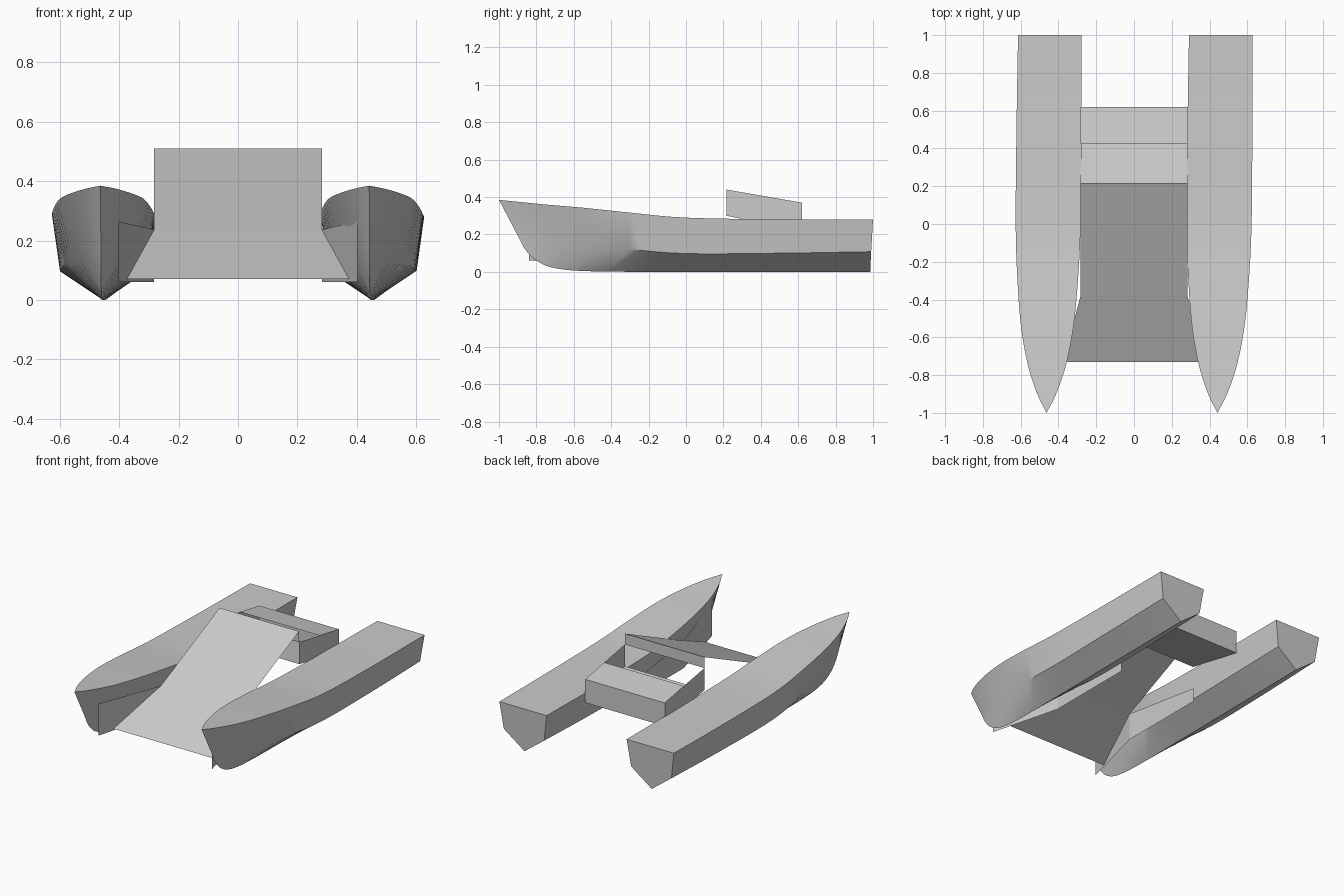
import bpy
import bmesh
from mathutils import Vector

default_cube = bpy.data.objects.get("Cube")
if default_cube:
    bpy.data.objects.remove(default_cube, do_unlink=True)

# One plain grey for the whole boat
grey = bpy.data.materials.new("plain_grey")
grey.use_nodes = True
colour = (0.6, 0.6, 0.6, 1)
grey.diffuse_color = colour
grey.node_tree.nodes["Principled BSDF"].inputs["Base Color"].default_value = colour


def finish(name, bm, smooth=False):
    """Turn a bmesh into a named, coloured object."""
    mesh = bpy.data.meshes.new(name)
    bm.to_mesh(mesh)
    bm.free()
    mesh.materials.append(grey)
    obj = bpy.data.objects.new(name, mesh)
    bpy.context.collection.objects.link(obj)
    if smooth:
        bpy.ops.object.select_all(action="DESELECT")
        obj.select_set(True)
        bpy.context.view_layer.objects.active = obj
        bpy.ops.object.shade_smooth_by_angle(angle=0.5)
    return obj


def smooth_curve(points, steps=5):
    """Sample a Catmull-Rom curve through the control points."""
    pts = [Vector(p) for p in points]
    padded = [2 * pts[0] - pts[1]] + pts + [2 * pts[-1] - pts[-2]]
    samples = []
    for a, b, c, d in zip(padded, padded[1:], padded[2:], padded[3:]):
        for i in range(steps):
            t = i / steps
            samples.append(b + (c - a) * t / 2
                           + (a - 2.5 * b + 2 * c - d / 2) * t ** 2
                           + (1.5 * b - a / 2 - 1.5 * c + d / 2) * t ** 3)
    return samples + [pts[-1]]


def strip(name, rail_a, rail_b):
    """Thin sheet stretched between two rails."""
    bm = bmesh.new()
    rows = [(bm.verts.new(a), bm.verts.new(b)) for a, b in zip(rail_a, rail_b)]
    for (a, b), (c, d) in zip(rows, rows[1:]):
        bm.faces.new((a, c, d, b))
    return finish(name, bm)


# Hull lines from bow to stern: half width, y, z
sheer = smooth_curve([(0, -1, .385), (.05, -.9, .375), (.1, -.75, .36),
                      (.138, -.55, .343), (.16, -.3, .317), (.172, 0, .29),
                      (.172, .5, .281), (.168, 1, .28)])
chine = smooth_curve([(0, -.9, .195), (.025, -.82, .19), (.055, -.7, .178),
                      (.085, -.55, .157), (.125, -.3, .122), (.144, 0, .098),
                      (.147, .5, .1), (.143, .99, .108)])
keel = smooth_curve([(0, -.9, .195), (0, -.86, .12), (0, -.8, .06),
                     (0, -.7, .02), (0, -.5, .003), (0, 0, 0),
                     (0, .5, 0), (0, .985, 0)])


def flip(p):
    return Vector((-p.x, p.y, p.z))


def build_hull(name, centre):
    bm = bmesh.new()
    rings = []
    for s, c, k in zip(sheer, chine, keel):
        section = [s, c, k, flip(c), flip(s)]
        # Each hull is toed very slightly to one side
        rings.append([bm.verts.new((p.x + centre + .0085 * p.y, p.y, p.z))
                      for p in section])
    for front, back in zip(rings, rings[1:]):
        for i in range(len(front)):
            j = (i + 1) % len(front)
            bm.faces.new((front[i], front[j], back[j], back[i]))
    bm.faces.new(rings[-1])
    bmesh.ops.remove_doubles(bm, verts=bm.verts, dist=.0005)
    bmesh.ops.recalc_face_normals(bm, faces=bm.faces)
    return finish(name, bm, smooth=True)


build_hull("left_hull", .4505)
build_hull("right_hull", -.4545)

# Sloping foredeck, flaring out at its low front edge
half = .283
foredeck = [(.375, -.73, .07), (half, -.38, .236), (half, .217, .51)]
strip("foredeck_ramp", foredeck, [(-x, y, z) for x, y, z in foredeck])


def cross_sheet(name, start, end):
    """Sheet spanning the gap between the hulls, between two (y, z) points."""
    strip(name, [(half, *start), (half, *end)], [(-half, *start), (-half, *end)])


# Step, rear roof, back panel and floor of the rear cabin
ramp_top, step_foot = (.217, .51), (.217, .44)
roof_front, roof_back = (.425, .404), (.62, .37)
floor_front, floor_back = (.217, .30), (.62, .22)
cross_sheet("step_panel", ramp_top, step_foot)
cross_sheet("rear_roof", roof_front, roof_back)
cross_sheet("back_panel", roof_back, floor_back)
cross_sheet("cabin_floor", floor_front, floor_back)

# Side walls, one pair along each hull
for side, sign in (("left", 1), ("right", -1)):
    x = sign * half
    strip(side + "_cabin_side", [(x, *step_foot), (x, *roof_back)],
          [(x, *floor_front), (x, *floor_back)])
    wall_top = [(sign * .403, -.84, .265), (x, -.38, .237), (x, .22, .15)]
    strip(side + "_bow_wall", wall_top, [(a, b, .06) for a, b, _ in wall_top])
